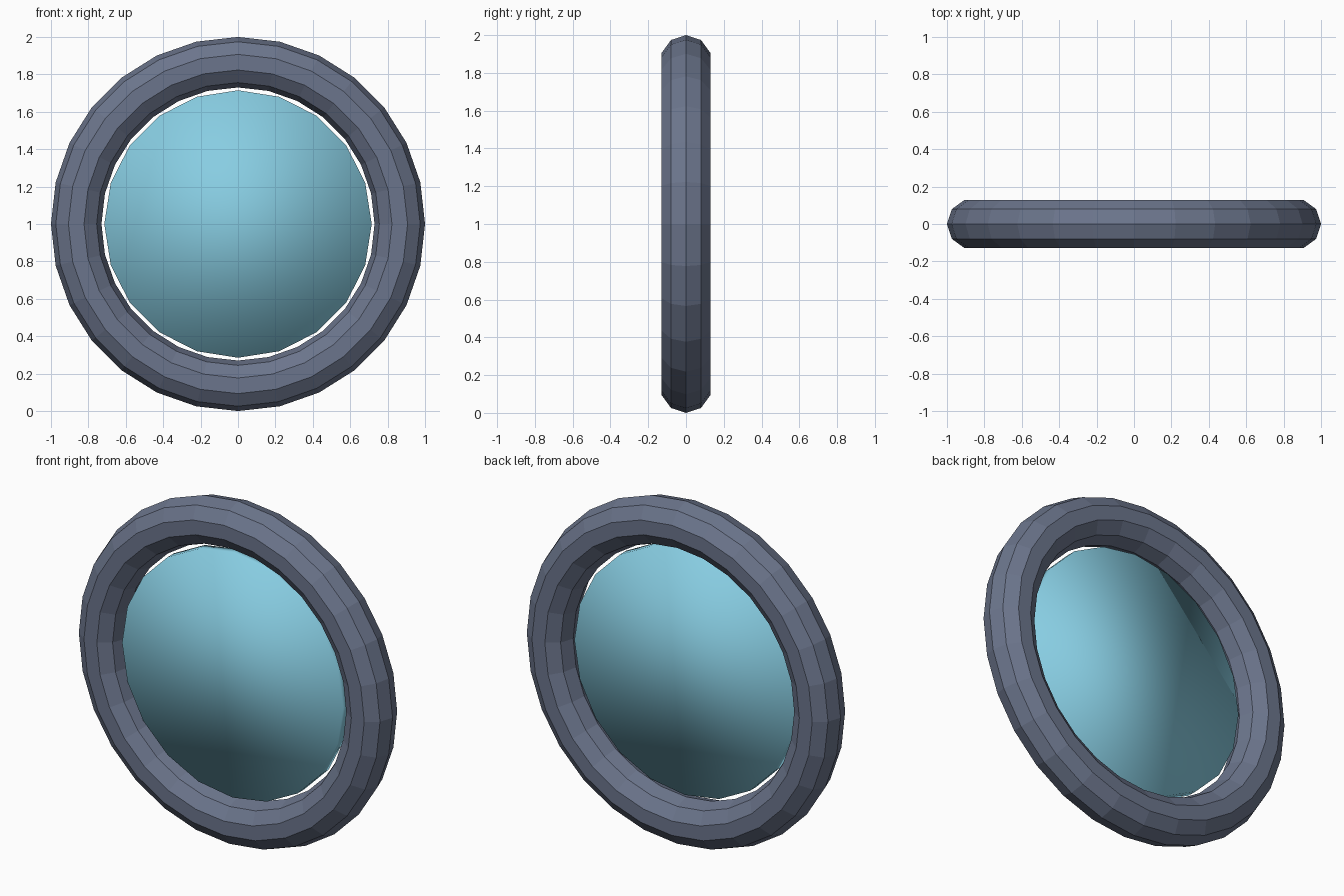
import bpy
import math

cube = bpy.data.objects.get("Cube")
if cube:
    bpy.data.objects.remove(cube, do_unlink=True)


def make_material(name, rgb):
    mat = bpy.data.materials.new(name)
    mat.use_nodes = True
    color = (*rgb, 1.0)
    mat.diffuse_color = color
    mat.node_tree.nodes["Principled BSDF"].inputs["Base Color"].default_value = color
    return mat


def finish(name, mat, smooth):
    obj = bpy.context.object
    obj.name = name
    obj.data.name = name
    obj.data.materials.append(mat)
    for poly in obj.data.polygons:
        poly.use_smooth = smooth
    return obj


slate = make_material("slate grey", (0.148, 0.178, 0.262))
glass = make_material("pale blue glass", (0.245, 0.61, 0.76))

UPRIGHT = (math.pi / 2, 0, 0)

# Round frame: faceted ring standing on its edge
bpy.ops.mesh.primitive_torus_add(
    major_segments=28, minor_segments=10, major_radius=0.865,
    minor_radius=0.135, location=(0, 0, 1), rotation=UPRIGHT)
finish("window_frame", slate, False)

# Pane: thin disc with soft normals, set slightly forward in the frame
bpy.ops.mesh.primitive_cylinder_add(
    vertices=20, radius=0.715, depth=0.06, location=(0, -0.02, 1), rotation=UPRIGHT)
finish("glass_pane", glass, True)
